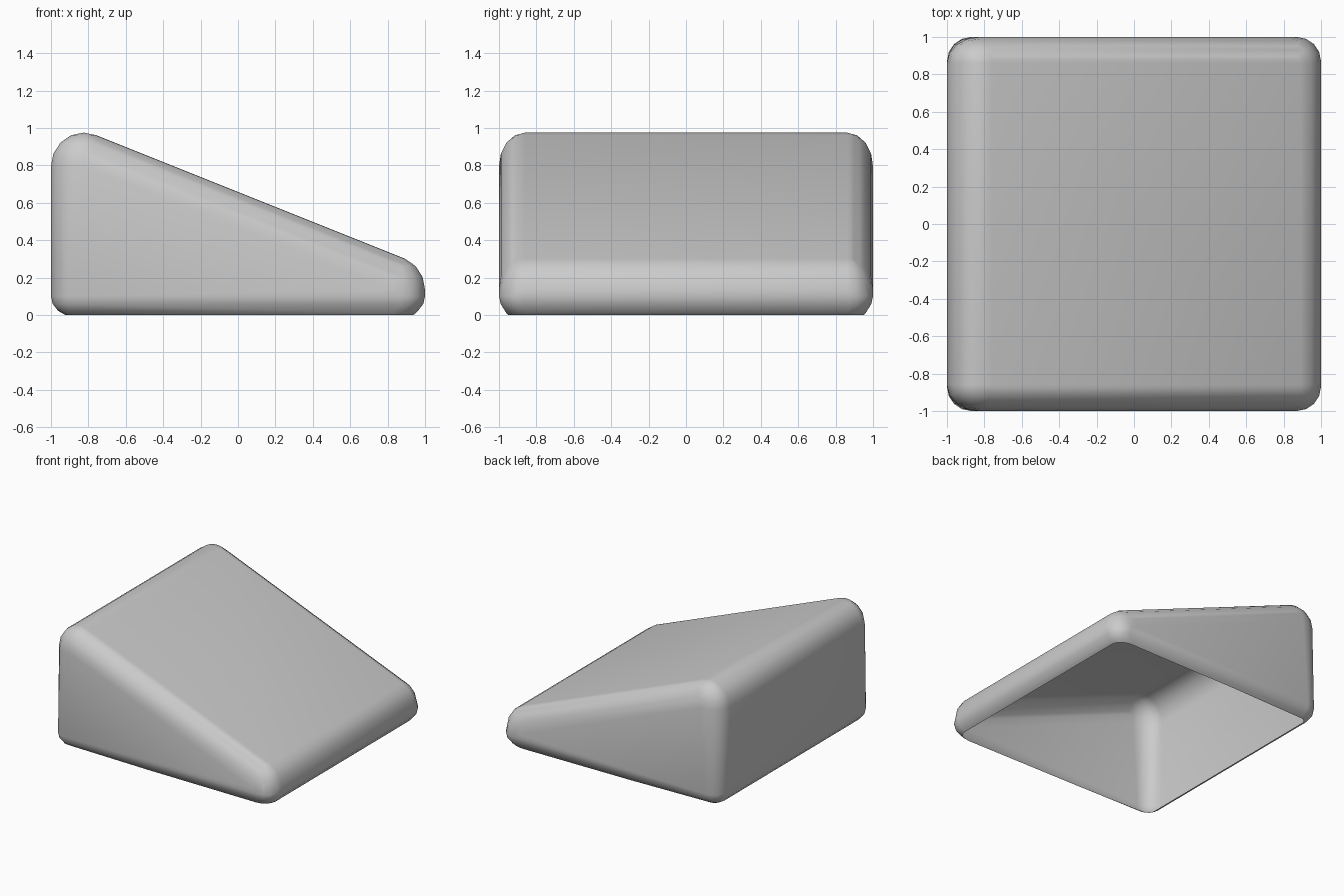
import bpy
import bmesh
from mathutils import Matrix, Vector

old = bpy.data.objects.get("Cube")
if old:
    bpy.data.objects.remove(old, do_unlink=True)

# Material
grey = bpy.data.materials.new("light_grey")
grey.use_nodes = True
colour = (0.6, 0.6, 0.6, 1)
grey.diffuse_color = colour
grey.node_tree.nodes["Principled BSDF"].inputs["Base Color"].default_value = colour

bm = bmesh.new()


def rounded_corner(x, z, radii):
    """Mirrored pair of ellipsoids that round the front and back corners."""
    for side in (-1, 1):
        place = Matrix.Translation((x, side * (1 - radii[1]), z))
        bmesh.ops.create_uvsphere(
            bm, u_segments=16, v_segments=8, radius=1,
            matrix=place @ Matrix.Diagonal((*radii, 1)))


# Tall ridge, low lip and the tucked-in base
top_radii = (0.175, 0.14, 0.18)
base_radii = (0.13, 0.13, 0.11)
rounded_corner(-0.825, 0.795, top_radii)
rounded_corner(0.825, 0.135, top_radii)
rounded_corner(-0.87, 0.1, base_radii)
rounded_corner(0.87, 0.1, base_radii)

# Wrap the corners into one wedge and drop everything inside it
hull = bmesh.ops.convex_hull(bm, input=bm.verts[:])
inner = {g for g in hull["geom_interior"] + hull["geom_unused"]
         if isinstance(g, bmesh.types.BMVert)}
bmesh.ops.delete(bm, geom=list(inner), context="VERTS")
skin = {g for g in hull["geom"] if g.is_valid and isinstance(g, bmesh.types.BMFace)}
stray = [f for f in bm.faces if f not in skin]
bmesh.ops.delete(bm, geom=stray, context="FACES")
bmesh.ops.recalc_face_normals(bm, faces=bm.faces[:])

# Open underside
bmesh.ops.bisect_plane(bm, geom=bm.verts[:] + bm.edges[:] + bm.faces[:],
                       plane_co=Vector((0, 0, 0)), plane_no=Vector((0, 0, 1)),
                       clear_inner=True)
for face in bm.faces:
    face.smooth = True

mesh = bpy.data.meshes.new("wedge_shell")
bm.to_mesh(mesh)
bm.free()
mesh.materials.append(grey)
shell = bpy.data.objects.new("wedge_shell", mesh)
bpy.context.collection.objects.link(shell)
